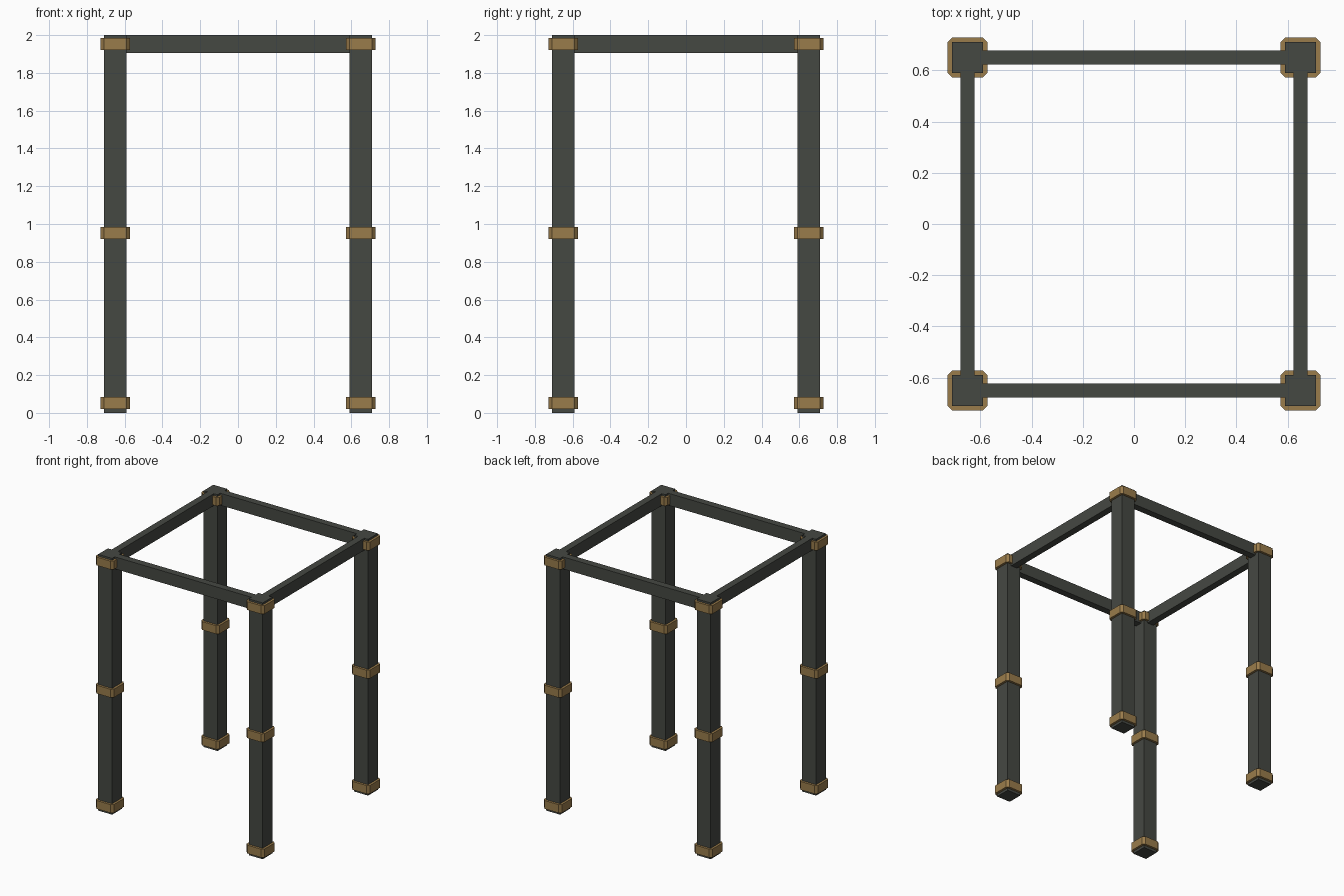
import bpy, bmesh

if "Cube" in bpy.data.objects:
    bpy.data.objects.remove(bpy.data.objects["Cube"])


def material(name, color):
    m = bpy.data.materials.new(name)
    m.diffuse_color = (*color, 1)
    m.use_nodes = True
    m.node_tree.nodes["Principled BSDF"].inputs["Base Color"].default_value = m.diffuse_color
    return m


IRON = material("dark_iron", (0.06, 0.065, 0.055))
BRASS = material("aged_brass", (0.32, 0.20, 0.07))
POS = 0.65      # post centre offset


def finish(name, bm, mat):
    bmesh.ops.recalc_face_normals(bm, faces=bm.faces)
    mesh = bpy.data.meshes.new(name)
    bm.to_mesh(mesh)
    bm.free()
    mesh.materials.append(mat)
    obj = bpy.data.objects.new(name, mesh)
    bpy.context.collection.objects.link(obj)
    return obj


def box(name, center, size, mat):
    bm = bmesh.new()
    bmesh.ops.create_cube(bm, size=1)
    bmesh.ops.scale(bm, vec=size, verts=bm.verts)
    bmesh.ops.translate(bm, vec=center, verts=bm.verts)
    return finish(name, bm, mat)


def collar(name, x, y, z0, z1, half=0.078, cut=0.018):
    # square band with chamfered vertical corners
    a, b = half, half - cut
    outline = [(a, -b), (a, b), (b, a), (-b, a), (-a, b), (-a, -b), (-b, -a), (b, -a)]
    bm = bmesh.new()
    face = bm.faces.new([bm.verts.new((x + u, y + v, z0)) for u, v in outline])
    ext = bmesh.ops.extrude_face_region(bm, geom=[face], use_keep_orig=True)
    top = [g for g in ext["geom"] if isinstance(g, bmesh.types.BMVert)]
    bmesh.ops.translate(bm, vec=(0, 0, z1 - z0), verts=top)
    return finish(name, bm, BRASS)


# four posts, each with foot, middle and top collars
for sx, side in ((-1, "left"), (1, "right")):
    for sy, end in ((-1, "front"), (1, "back")):
        x, y = sx * POS, sy * POS
        box(f"{end}_{side}_post", (x, y, 1), (0.12, 0.12, 2), IRON)
        for part, z in (("foot", 0.02), ("middle", 0.92), ("top", 1.92)):
            collar(f"{end}_{side}_{part}_collar", x, y, z, z + 0.065)

# top rails
for s, end, side in ((-1, "front", "left"), (1, "back", "right")):
    box(f"{end}_rail", (0, s * POS, 1.953), (2 * POS, 0.055, 0.094), IRON)
    box(f"{side}_rail", (s * POS, 0, 1.953), (0.055, 2 * POS, 0.094), IRON)
